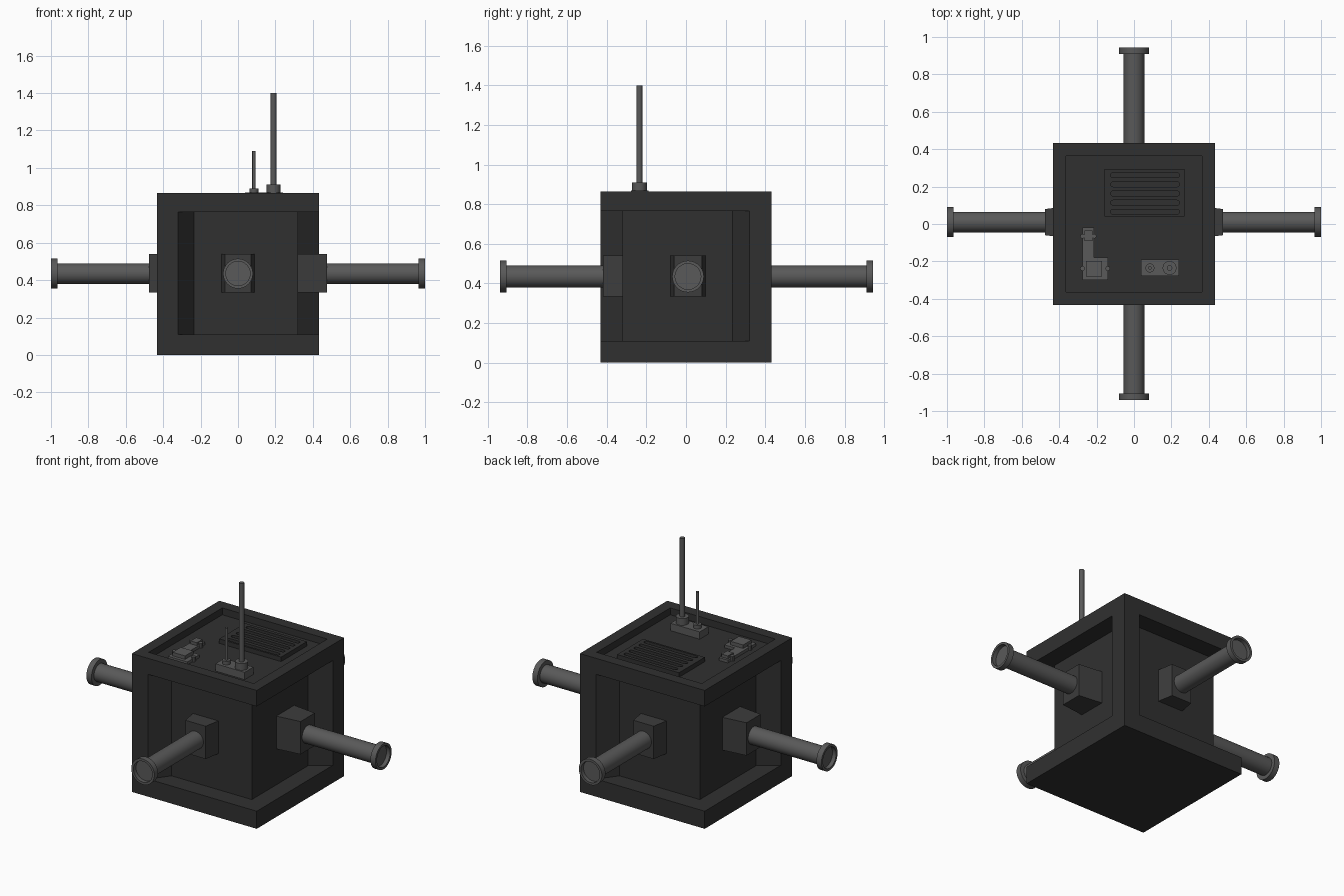
import bpy, bmesh, math
from mathutils import Matrix, Vector

if "Cube" in bpy.data.objects:
    bpy.data.objects.remove(bpy.data.objects["Cube"])


def material(name, v):
    m = bpy.data.materials.new(name)
    m.diffuse_color = (v, v, v, 1)
    m.use_nodes = True
    m.node_tree.nodes["Principled BSDF"].inputs["Base Color"].default_value = m.diffuse_color
    return m


DARK = material("dark_shell", 0.03)
MID = material("mount_grey", 0.045)
LIGHT = material("metal_grey", 0.1)


def finish(bm, name, mat, smooth=False):
    bmesh.ops.recalc_face_normals(bm, faces=bm.faces)
    me = bpy.data.meshes.new(name)
    bm.to_mesh(me)
    bm.free()
    ob = bpy.data.objects.new(name, me)
    bpy.context.collection.objects.link(ob)
    me.materials.append(mat)
    if smooth:
        bpy.ops.object.select_all(action='DESELECT')
        ob.select_set(True)
        bpy.context.view_layer.objects.active = ob
        bpy.ops.object.shade_smooth_by_angle(angle=math.radians(35))
    return ob


def add_prism(bm, pts, z0, z1):
    """Extrude a plan outline from z0 to z1."""
    f = bm.faces.new([bm.verts.new((x, y, z0)) for x, y in pts])
    ext = bmesh.ops.extrude_face_region(bm, geom=[f], use_keep_orig=True)
    vs = [v for v in ext["geom"] if isinstance(v, bmesh.types.BMVert)]
    bmesh.ops.translate(bm, verts=vs, vec=(0, 0, z1 - z0))


def rect(x0, x1, y0, y1):
    return [(x0, y0), (x1, y0), (x1, y1), (x0, y1)]


def add_revolve(bm, profile, matrix, n=32):
    """Spin (radius, height) points about local z."""
    rings = []
    for r, h in profile:
        rings.append([bm.verts.new(matrix @ Vector((r * math.cos(2 * math.pi * i / n),
                                                    r * math.sin(2 * math.pi * i / n), h)))
                      for i in range(n)])
    for a, b in zip(rings, rings[1:]):
        for i in range(n):
            j = (i + 1) % n
            bm.faces.new((a[i], a[j], b[j], b[i]))
    bm.faces.new(rings[0])
    bm.faces.new(rings[-1])


def prism(name, pts, z0, z1, mat):
    bm = bmesh.new()
    add_prism(bm, pts, z0, z1)
    return finish(bm, name, mat)


def cut(ob, cutter):
    cutter.hide_render = True
    cutter.hide_set(True)
    mod = ob.modifiers.new("cut", 'BOOLEAN')
    mod.operation, mod.object, mod.solver = 'DIFFERENCE', cutter, 'EXACT'


# Shell: base slab, core with two opposite splayed corner posts, roof slab
S, C, FLOOR, TOP = 0.432, 0.32, 0.822, 0.865
half = [(-S, -C), (-S, -S), (-C, -S), (-0.235, -C), (C, -C), (C, 0.235)]
mid = half + [(-x, -y) for x, y in half]
mid[5] = (C, 0.235)
mid[11] = (-C, -0.235)
bm = bmesh.new()
square = rect(-S, S, -S, S)
add_prism(bm, square, 0, 0.11)
add_prism(bm, mid, 0.11, 0.765)
finish(bm, "shell_body", DARK)

# Roof slab with inset tray
bm = bmesh.new()
add_prism(bm, square, 0.765, TOP)
lid = max(bm.faces, key=lambda f: f.calc_center_median().z)
bmesh.ops.inset_region(bm, faces=[lid], thickness=0.097)
ext = bmesh.ops.extrude_face_region(bm, geom=[lid])
bmesh.ops.delete(bm, geom=[lid], context='FACES')
bmesh.ops.translate(bm, vec=(0, 0, FLOOR - TOP),
                    verts=[v for v in ext["geom"] if isinstance(v, bmesh.types.BMVert)])
finish(bm, "roof_tray", DARK)

# Four arms: tapered mount, tube and hollow end flange
for name, angle, length, tip in (("right", 0, 1.0, 0.475), ("back", 90, 0.945, 0.42),
                                 ("left", 180, 1.0, 0.475), ("front", 270, 0.94, 0.42)):
    shift = Matrix.Translation((0, 0.01 if name in ("right", "left") else 0, 0))
    turn = shift @ Matrix.Rotation(math.radians(angle), 4, 'Z')
    bm = bmesh.new()
    add_prism(bm, [(C - 0.01, -0.09), (tip, -0.07), (tip, 0.07), (C - 0.01, 0.09)], 0.335, 0.54)
    bm.transform(turn)
    finish(bm, name + "_arm_mount", MID)
    bm = bmesh.new()
    L = length
    add_revolve(bm, [(0.055, tip - 0.02), (0.055, L - 0.035), (0.08, L - 0.035), (0.08, L),
                     (0.065, L), (0.065, L - 0.025)],
                turn @ Matrix.Translation((0, 0, 0.435)) @ Matrix.Rotation(math.pi / 2, 4, 'Y'))
    finish(bm, name + "_arm_tube", LIGHT, True)

# Vent panel with rounded slots
vent = prism("vent_panel", rect(-0.158, 0.27, 0.04, 0.295), FLOOR - 0.005, 0.85, DARK)
bm = bmesh.new()
for k in range(5):
    y = 0.065 + 0.049 * k
    outline = []
    for cx, start in ((0.231, -90), (-0.112, 90)):
        for i in range(9):
            a = math.radians(start + 22.5 * i)
            outline.append((cx + 0.013 * math.cos(a), y + 0.013 * math.sin(a)))
    add_prism(bm, outline, 0.832, 0.88)
cut(vent, finish(bm, "vent_slot_cutter", DARK))

# Antenna block and two stepped antennas
block = prism("antenna_base", rect(0.038, 0.24, -0.277, -0.19), FLOOR - 0.005, 0.868, LIGHT)
for name, x, r, z, rod, top in (("short_antenna", 0.085, 0.024, 0.89, 0.009, 1.09),
                                ("tall_antenna", 0.19, 0.037, 0.91, 0.015, 1.40)):
    bm = bmesh.new()
    add_revolve(bm, [(r, 0.86), (r, z), (rod, z), (rod, top)],
                Matrix.Translation((x, -0.235, 0)), 24)
    finish(bm, name, LIGHT, True)

# Latch: foot plate, raised pad, arm and small hinge lugs
bm = bmesh.new()
Z = FLOOR - 0.005
add_prism(bm, [(-0.275, -0.30), (-0.14, -0.30), (-0.14, -0.178), (-0.213, -0.178),
               (-0.213, -0.02), (-0.275, -0.02)], Z, 0.84)
add_prism(bm, rect(-0.257, -0.17, -0.28, -0.198), Z, 0.862)
add_prism(bm, rect(-0.265, -0.222, -0.09, -0.035), Z, 0.858)
for x, y in ((-0.275, -0.065), (-0.213, -0.065), (-0.275, -0.238), (-0.14, -0.238)):
    add_revolve(bm, [(0.013, Z), (0.013, 0.852)], Matrix.Translation((x, y, 0)), 8)
finish(bm, "roof_latch", LIGHT)
